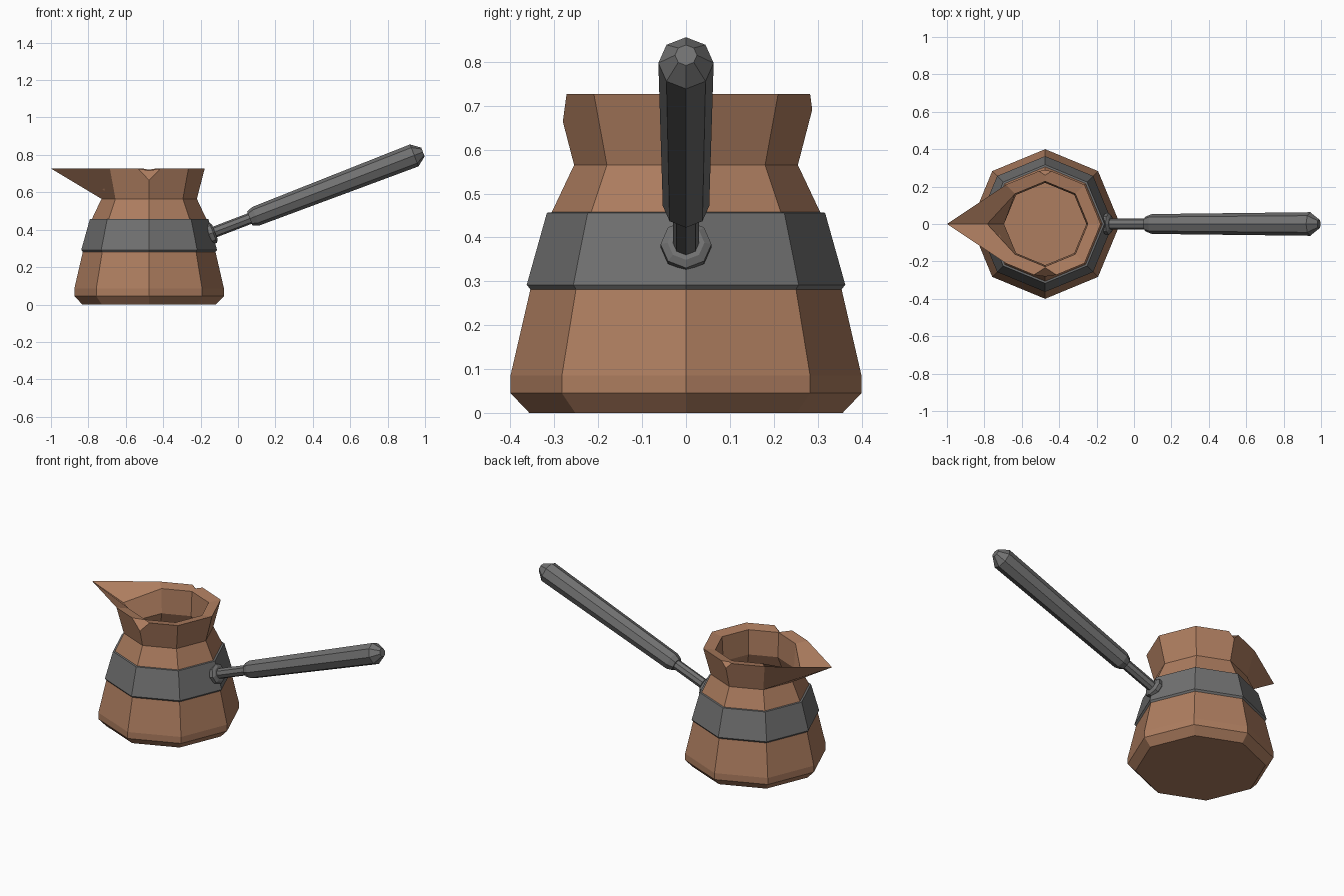
import bpy, bmesh, math
from mathutils import Vector, Matrix

if "Cube" in bpy.data.objects:
    bpy.data.objects.remove(bpy.data.objects["Cube"])


def material(name, rgb):
    m = bpy.data.materials.new(name)
    m.diffuse_color = (*rgb, 1)
    m.use_nodes = True
    m.node_tree.nodes["Principled BSDF"].inputs["Base Color"].default_value = m.diffuse_color
    return m


copper = material("copper", (0.42, 0.205, 0.115))
iron = material("dark_grey_metal", (0.165, 0.165, 0.165))


def lathe(profile, matrix):
    """Eight-sided closed lathe of (radius, height) points; returns bmesh and rings."""
    bm = bmesh.new()
    rings = []
    for r, z in profile:
        rings.append([bm.verts.new(matrix @ Vector((r * math.cos(k * math.pi / 4),
                      r * math.sin(k * math.pi / 4), z))) for k in range(8)])
    for a, b in zip(rings, rings[1:]):
        for k in range(8):
            n = (k + 1) % 8
            bm.faces.new((a[k], a[n], b[n], b[k]))
    bm.faces.new(rings[0][::-1])
    bm.faces.new(rings[-1])
    return bm, rings


def finish(bm, name, mats):
    bmesh.ops.recalc_face_normals(bm, faces=bm.faces)
    mesh = bpy.data.meshes.new(name)
    bm.to_mesh(mesh)
    bm.free()
    for m in mats:
        mesh.materials.append(m)
    obj = bpy.data.objects.new(name, mesh)
    bpy.context.collection.objects.link(obj)
    return obj


CX = -0.475

# pot: outer wall up to the rim, then the inner wall down to the floor
profile = [(0.357, 0), (0.4, 0.045), (0.4, 0.085), (0.355, 0.28), (0.307, 0.455),
           (0.255, 0.565), (0.297, 0.727), (0.228, 0.715), (0.22, 0.565),
           (0.29, 0.42), (0.35, 0.1), (0.32, 0.05)]
bm, rings = lathe(profile, Matrix.Translation((CX, 0, 0)))
# pouring spout: pull one rim corner out
rings[6][4].co = (-1, 0, 0.727)
rings[7][4].co = (-0.785, 0, 0.65)
# small dents in the rim at both sides
front, back = rings[6][6], rings[6][2]
for v, size in ((front, 0.065), (back, 0.037)):
    bmesh.ops.bevel(bm, geom=[v], offset=size, offset_type='OFFSET',
                    segments=1, profile=0.5, affect='VERTICES')
finish(bm, "pot", [copper])

# metal band around the waist
bm, _ = lathe([(0.352, 0.278), (0.363, 0.292), (0.317, 0.456), (0.30, 0.458)],
              Matrix.Translation((CX, 0, 0)))
# drop the end caps so that the band stays a hollow ring
bmesh.ops.delete(bm, geom=[f for f in bm.faces if len(f.verts) == 8], context='FACES')
finish(bm, "band", [iron])

# handle parts share one tilted axis
axis = (Matrix.Translation((-0.15, 0, 0.378))
        @ Matrix.Rotation(math.radians(69), 4, 'Y'))
parts = {
    "handle_flange": [(0.05, -0.012), (0.058, 0.0), (0.058, 0.018), (0.042, 0.028)],
    "handle_rod": [(0.03, 0.0), (0.03, 0.26)],
    "handle_grip": [(0.040, 0.228), (0.053, 0.262), (0.063, 1.17), (0.025, 1.22)],
}
for name, prof in parts.items():
    bm, _ = lathe(prof, axis)
    finish(bm, name, [iron])
